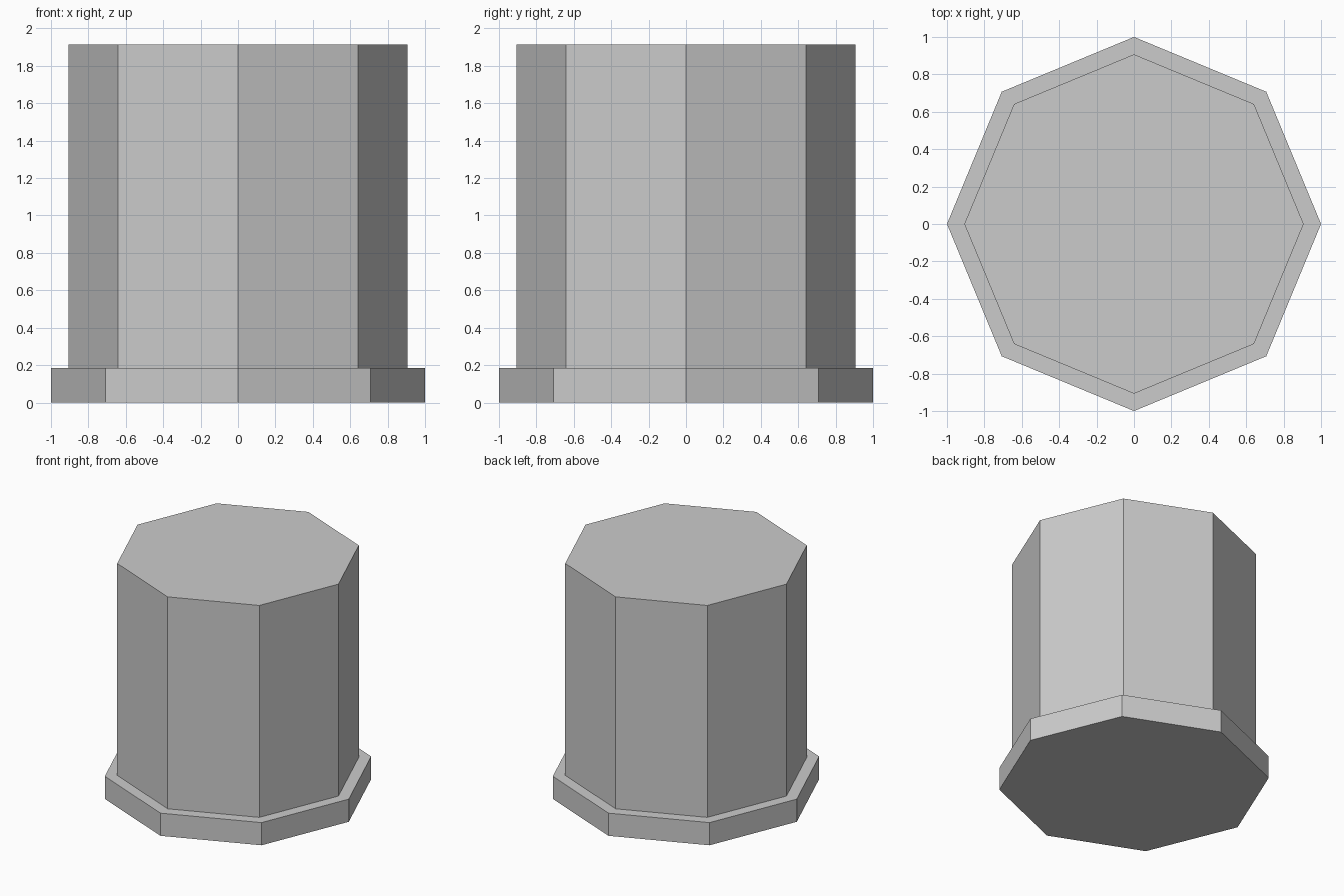
import bpy, bmesh
from math import cos, sin, tau

if "Cube" in bpy.data.objects:
    bpy.data.objects.remove(bpy.data.objects["Cube"])

SIDES = 8
# Profile from bottom to top: (radius, height)
PROFILE = [(1.0, 0.0), (1.0, 0.185), (0.907, 0.185), (0.907, 1.914)]

bm = bmesh.new()

# One octagonal ring per profile point
rings = [[bm.verts.new((r * cos(tau * i / SIDES), r * sin(tau * i / SIDES), z))
          for i in range(SIDES)] for r, z in PROFILE]

# Plinth sides, ledge and column sides
for low, high in zip(rings, rings[1:]):
    for i in range(SIDES):
        j = (i + 1) % SIDES
        bm.faces.new((low[i], low[j], high[j], high[i]))

# Flat underside and flat top
bm.faces.new(rings[0][::-1])
bm.faces.new(rings[-1])
bmesh.ops.recalc_face_normals(bm, faces=bm.faces)

mesh = bpy.data.meshes.new("octagonal_column_with_plinth")
bm.to_mesh(mesh)
bm.free()
bpy.context.collection.objects.link(
    bpy.data.objects.new("octagonal_column_with_plinth", mesh))
